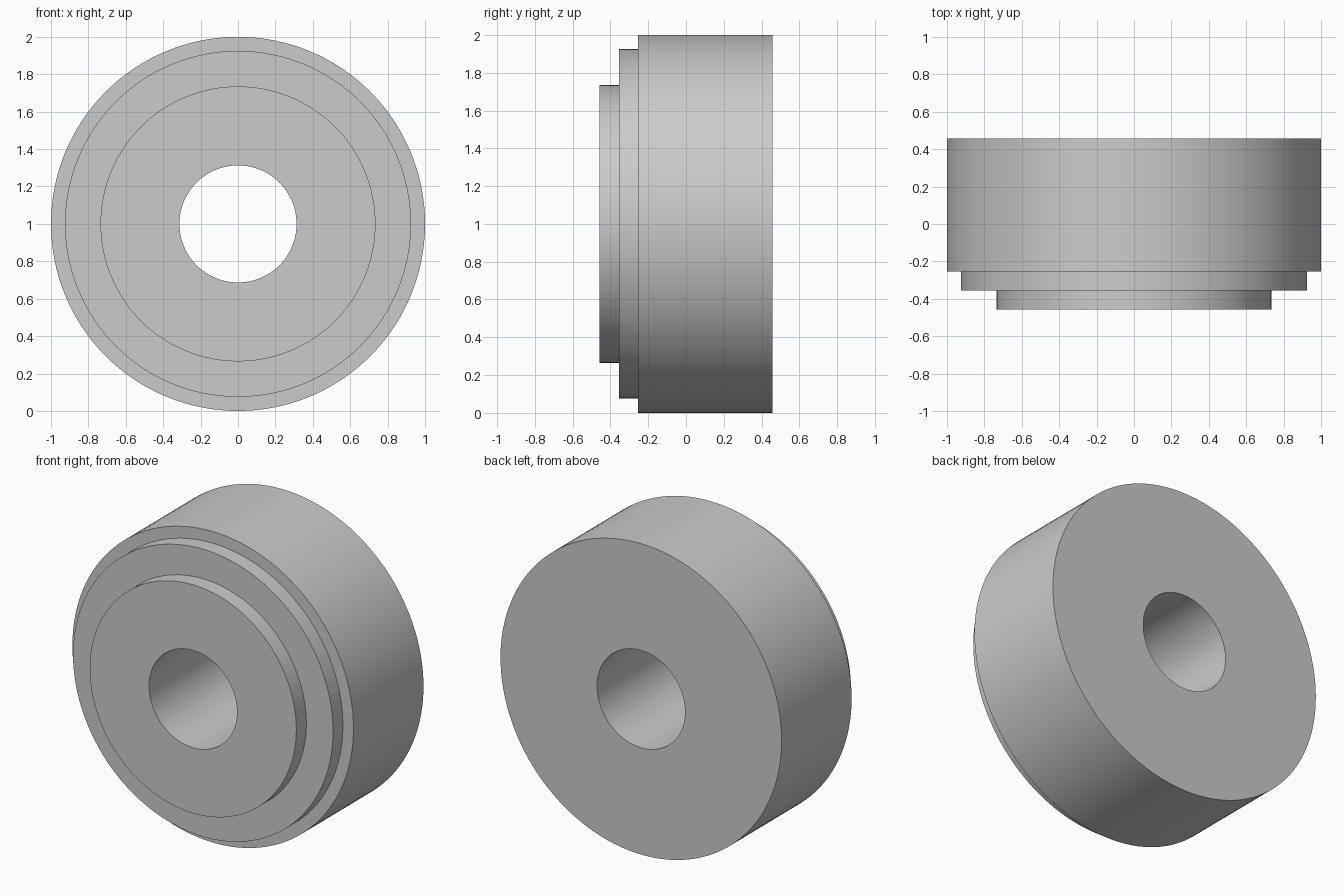
import bpy
import bmesh
import math
from mathutils import Matrix

cube = bpy.data.objects.get("Cube")
if cube:
    bpy.data.objects.remove(cube, do_unlink=True)

# Plain grey material
GREY = (0.6, 0.6, 0.6, 1.0)
grey = bpy.data.materials.new("plain grey")
grey.use_nodes = True
grey.diffuse_color = GREY
grey.node_tree.nodes["Principled BSDF"].inputs["Base Color"].default_value = GREY

SEGMENTS = 128
AXIS_HEIGHT = 1.0

# Closed half-section as (radius, depth): bore, two front steps, main drum
BORE, BOSS, SHOULDER, DRUM = 0.313, 0.735, 0.925, 1.0
FRONT, STEP_1, STEP_2, BACK = -0.457, -0.355, -0.255, 0.457
SECTION = [
    (BORE, FRONT), (BOSS, FRONT),
    (BOSS, STEP_1), (SHOULDER, STEP_1),
    (SHOULDER, STEP_2), (DRUM, STEP_2),
    (DRUM, BACK), (BORE, BACK),
]


def revolve(name, section, material):
    """Spin a closed section around the front-to-back axis."""
    bm = bmesh.new()
    verts = [bm.verts.new((r, y, 0)) for r, y in section]
    edges = [bm.edges.new((v, verts[(i + 1) % len(verts)]))
             for i, v in enumerate(verts)]
    bmesh.ops.spin(bm, geom=verts + edges, cent=(0, 0, 0), axis=(0, 1, 0),
                   angle=math.tau, steps=SEGMENTS, use_merge=False)
    bmesh.ops.remove_doubles(bm, verts=bm.verts[:], dist=0.0001)
    bmesh.ops.recalc_face_normals(bm, faces=bm.faces[:])
    bmesh.ops.transform(bm, matrix=Matrix.Translation((0, 0, AXIS_HEIGHT)),
                        verts=bm.verts[:])
    mesh = bpy.data.meshes.new(name)
    bm.to_mesh(mesh)
    bm.free()
    mesh.materials.append(material)
    obj = bpy.data.objects.new(name, mesh)
    bpy.context.collection.objects.link(obj)
    return obj


# Stepped roller with a through bore
roller = revolve("stepped_roller", SECTION, grey)
bpy.ops.object.select_all(action='DESELECT')
roller.select_set(True)
bpy.context.view_layer.objects.active = roller
bpy.ops.object.shade_smooth_by_angle(angle=math.radians(30))
